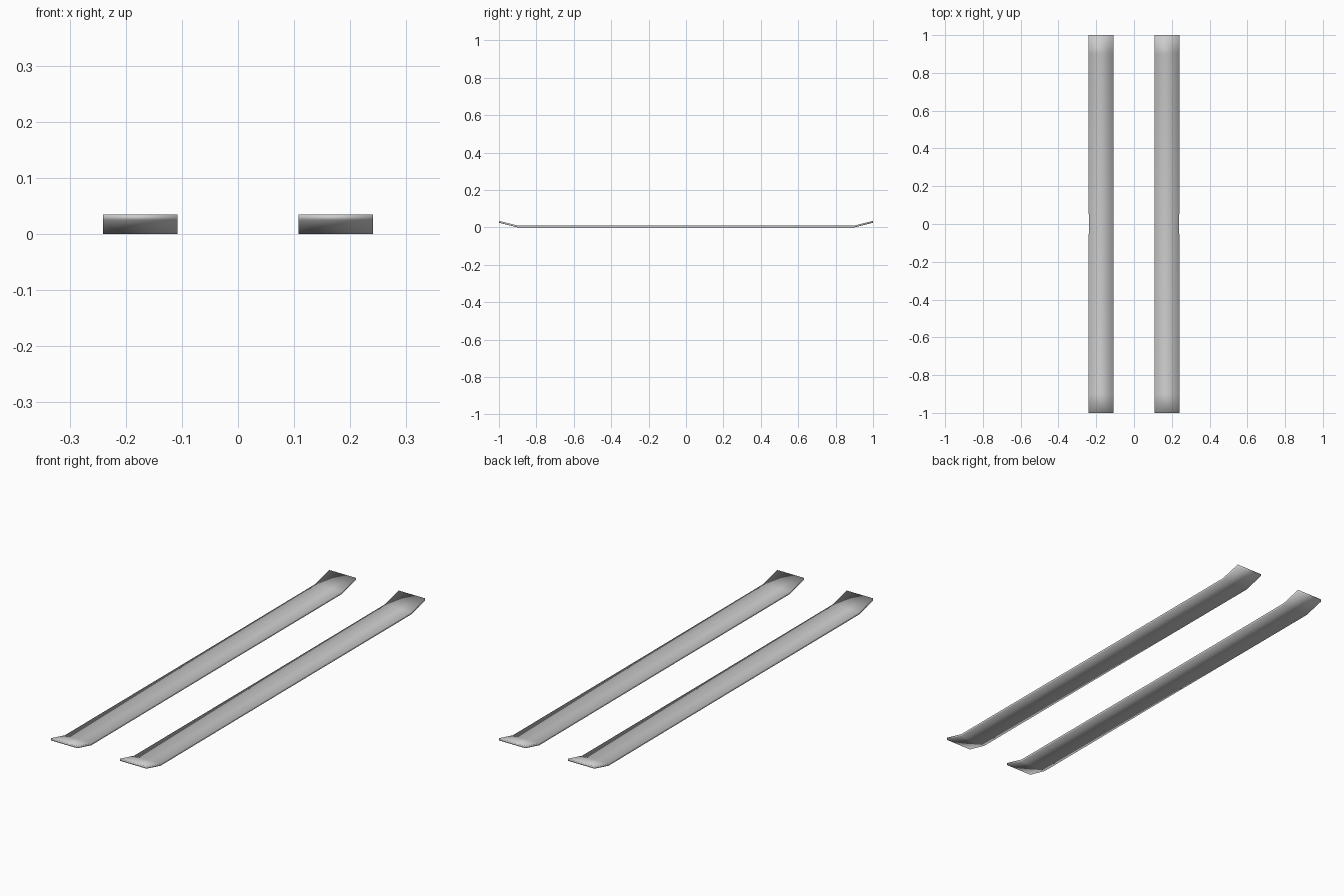
import bpy, bmesh

if "Cube" in bpy.data.objects:
    bpy.data.objects.remove(bpy.data.objects["Cube"])

THICK = 0.010
# (y, underside height, half width): bent tips and a very slight waist
STATIONS = [(-1.0, 0.025, 0.0665), (-0.9, 0.0, 0.0665), (0.0, 0.0, 0.0655),
            (0.9, 0.0, 0.0665), (1.0, 0.025, 0.0665)]


def make_ski(name, x):
    bm = bmesh.new()
    rings = []
    for y, z, w in STATIONS:
        rings.append([bm.verts.new(p) for p in (
            (x - w, y, z), (x + w, y, z),
            (x + w, y, z + THICK), (x - w, y, z + THICK))])
    # Skin the plank between neighbouring cross-sections
    for a, b in zip(rings, rings[1:]):
        for i in range(4):
            j = (i + 1) % 4
            bm.faces.new((a[i], a[j], b[j], b[i]))
    # End caps
    bm.faces.new(rings[0][::-1])
    bm.faces.new(rings[-1])
    bmesh.ops.recalc_face_normals(bm, faces=bm.faces[:])
    # Softly shaded all over, without split edges
    for f in bm.faces:
        f.smooth = True
    mesh = bpy.data.meshes.new(name)
    bm.to_mesh(mesh)
    bm.free()
    bpy.context.collection.objects.link(bpy.data.objects.new(name, mesh))


# Pair of skis
for name, x in (("left_ski", -0.174), ("right_ski", 0.174)):
    make_ski(name, x)
